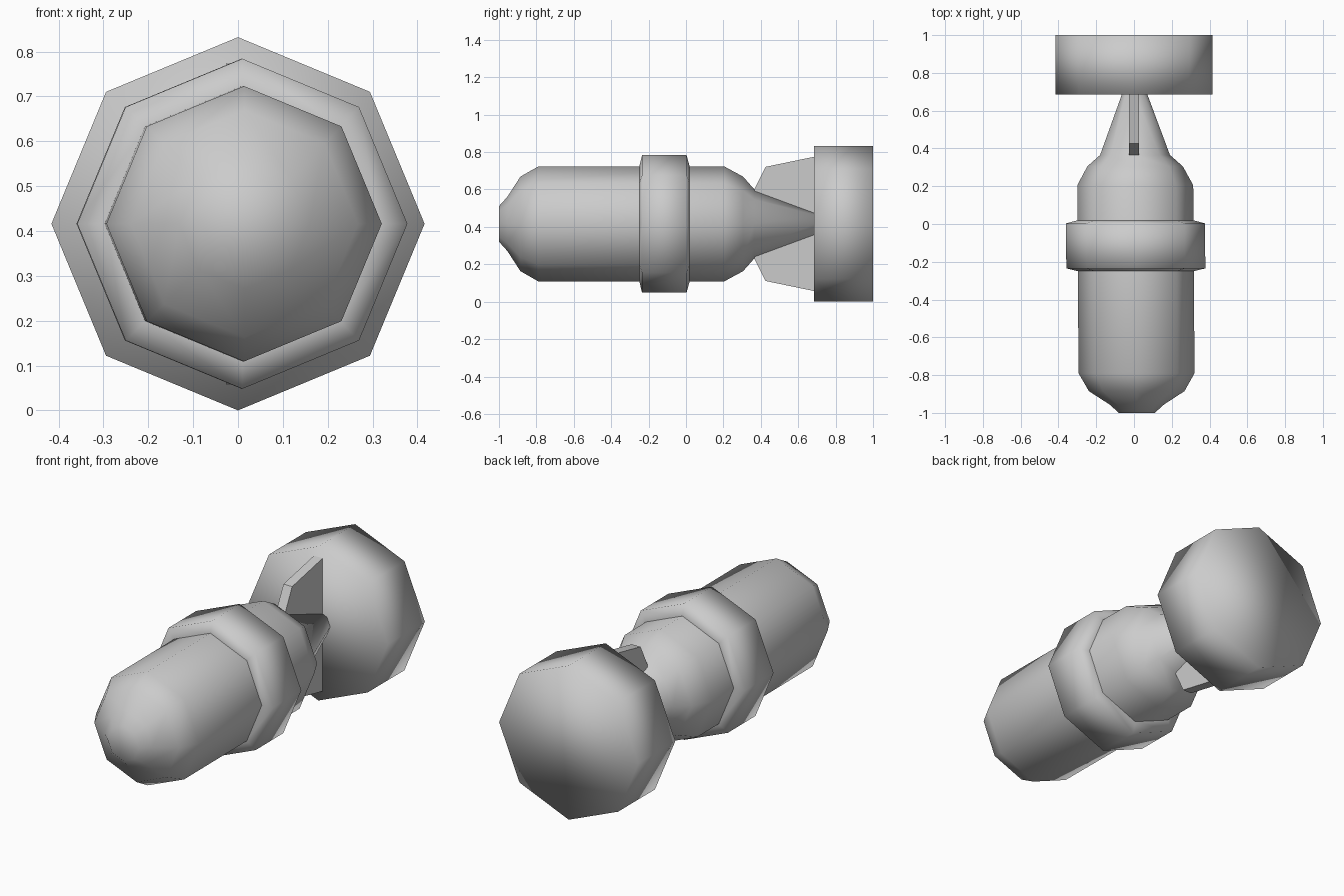
import bpy, bmesh, math

if "Cube" in bpy.data.objects:
    bpy.data.objects.remove(bpy.data.objects["Cube"])

CZ = 0.416   # height of the long axis
SIDES = 8


def finish(name, bm, smooth=True):
    bmesh.ops.recalc_face_normals(bm, faces=bm.faces)
    mesh = bpy.data.meshes.new(name)
    bm.to_mesh(mesh)
    bm.free()
    for p in mesh.polygons:
        p.use_smooth = smooth
    obj = bpy.data.objects.new(name, mesh)
    bpy.context.collection.objects.link(obj)
    return obj


def drift(y):
    # the casing leans very slightly sideways along its length
    return 0.008 - 0.007 * y


def lathe(name, profile, shift=drift):
    """Octagonal closed solid along y from (y, radius) pairs."""
    bm = bmesh.new()
    rings = []
    for y, r in profile:
        ring = []
        for i in range(SIDES):
            a = 2 * math.pi * i / SIDES
            ring.append(bm.verts.new((shift(y) + r * math.cos(a), y, CZ + r * math.sin(a))))
        rings.append(ring)
    for a, b in zip(rings, rings[1:]):
        for i in range(SIDES):
            j = (i + 1) % SIDES
            bm.faces.new((a[i], a[j], b[j], b[i]))
    bm.faces.new(rings[0])
    bm.faces.new(rings[-1])
    return finish(name, bm)


# main casing: blunt nose, straight barrel, tapering tail cone
lathe("casing", [(-1.0, 0.095), (-0.955, 0.145), (-0.885, 0.253), (-0.79, 0.307),
                 (0.205, 0.307), (0.305, 0.253), (0.365, 0.185), (0.69, 0.066)])

# raised collar around the middle
lathe("collar", [(-0.25, 0.305), (-0.235, 0.368), (0.003, 0.368), (0.02, 0.305)])

# tail drum
lathe("tail_drum", [(0.685, 0.416), (1.0, 0.416)], shift=lambda y: 0.0)

# vertical fin plate, outline mirrored about the axis
half = [(0.365, 0.185), (0.425, 0.305), (0.69, 0.36)]
outline = half + [(y, -h) for y, h in reversed(half)]
bm = bmesh.new()
face = bm.faces.new([bm.verts.new((-0.026, y, CZ + h)) for y, h in outline])
ext = bmesh.ops.extrude_face_region(bm, geom=[face])
moved = [v for v in ext["geom"] if isinstance(v, bmesh.types.BMVert)]
bmesh.ops.translate(bm, verts=moved, vec=(0.052, 0, 0))
finish("fin_plate", bm, smooth=False)
